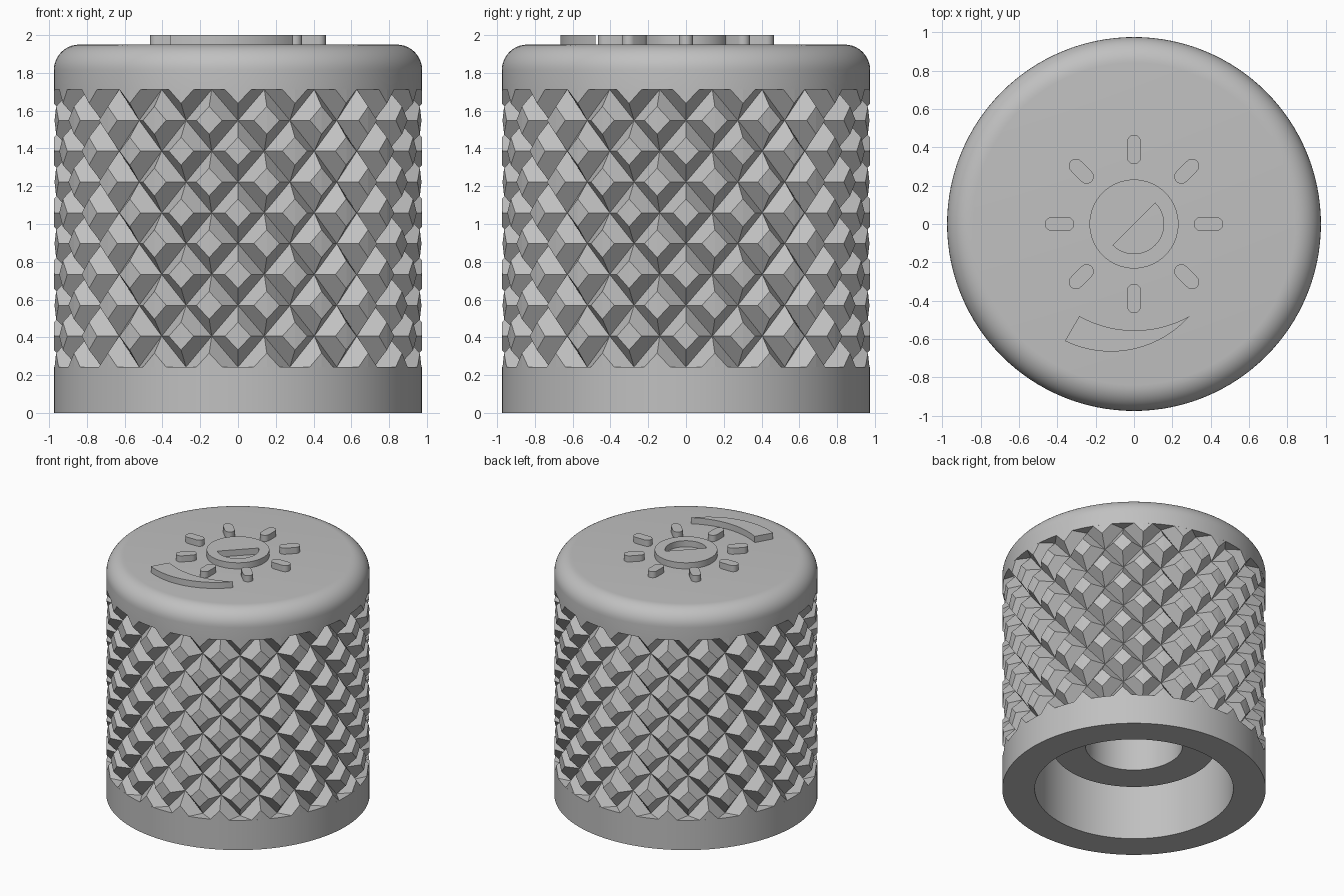
import bpy, bmesh
from math import sin, cos, pi, radians, atan2
from mathutils import Vector

if "Cube" in bpy.data.objects:
    bpy.data.objects.remove(bpy.data.objects["Cube"])

grey = bpy.data.materials.new("plain grey")
grey.diffuse_color = (0.53, 0.53, 0.53, 1)
grey.use_nodes = True
grey.node_tree.nodes["Principled BSDF"].inputs["Base Color"].default_value = grey.diffuse_color


def finish(ob, angle=None):
    ob.data.materials.clear()
    ob.data.materials.append(grey)
    if angle:
        bpy.ops.object.select_all(action='DESELECT')
        ob.select_set(True)
        bpy.context.view_layer.objects.active = ob
        bpy.ops.object.shade_smooth_by_angle(angle=radians(angle))


def mesh_object(name, bm):
    me = bpy.data.meshes.new(name)
    bm.to_mesh(me)
    bm.free()
    ob = bpy.data.objects.new(name, me)
    bpy.context.collection.objects.link(ob)
    return ob


def lathe(name, profile, steps=128):
    bm = bmesh.new()
    vs = [bm.verts.new((r, 0, z)) for r, z in profile]
    es = [bm.edges.new(p) for p in zip(vs, vs[1:])]
    bmesh.ops.spin(bm, geom=vs + es, axis=(0, 0, 1), cent=(0, 0, 0),
                   steps=steps, angle=2 * pi)
    bmesh.ops.remove_doubles(bm, verts=bm.verts, dist=1e-4)
    bmesh.ops.recalc_face_normals(bm, faces=bm.faces)
    finish(mesh_object(name, bm), 30)


R, RI = 0.975, 0.89          # outer and groove radii
Z0, Z1, TOP = 0.243, 1.712, 1.95
F = 0.135                    # top rounding

# Knob body: rounded cap, recessed core, base ring, hollow underside with shaft boss
rounding = [(R - F + F * cos(a), TOP - F + F * sin(a))
            for a in [pi / 2 * (1 - i / 10) for i in range(11)]]
lathe("knob_body", [(0, TOP)] + rounding + [
    (R, Z1), (RI - 0.03, Z1), (RI - 0.03, Z0), (R, Z0), (R, 0),
    (0.735, 0), (0.735, 0.6), (0.61, 0.6), (0.61, 0.37),
    (0.36, 0.37), (0.36, 1.2), (0, 1.2)])

# Knurled grip: staggered pyramids with clipped tips
COLS, ROWS, CLIP = 40, 9, 0.45
DA, DZ = 2 * pi / COLS, (Z1 - Z0) / ROWS
bm = bmesh.new()


def node(col, row, r):
    a = col * DA
    return bm.verts.new((r * cos(a), r * sin(a), Z0 + row * DZ))


for row in range(ROWS + 1):
    for col in range(COLS):
        if (row + col + ROWS) % 2:
            continue
        tip = node(col, row, R)
        dirs = [(1, 0), (0, 1), (-1, 0), (0, -1)]
        for (a, b), (c, d) in zip(dirs, dirs[1:] + dirs[:1]):
            if not 0 <= row + b + d <= ROWS:
                continue
            m1 = node(col + a * CLIP, row + b * CLIP, R)
            m2 = node(col + c * CLIP, row + d * CLIP, R)
            g1, g2 = node(col + a, row + b, RI), node(col + c, row + d, RI)
            bm.faces.new((tip, m1, m2))
            bm.faces.new((m1, g1, g2, m2))
bmesh.ops.remove_doubles(bm, verts=bm.verts, dist=1e-4)
finish(mesh_object("knurled_grip", bm))


# Raised symbols on the cap
def arc(cx, cy, r, a0, a1, n=24):
    return [(cx + r * cos(a0 + (a1 - a0) * i / n),
             cy + r * sin(a0 + (a1 - a0) * i / n)) for i in range(n + 1)]


def arc_through(p, q, s, n=24):
    # circle through three points, drawn from p to s
    (ax, ay), (bx, by), (cx, cy) = p, q, s
    d = 2 * (ax * (by - cy) + bx * (cy - ay) + cx * (ay - by))
    A, B, C = ax * ax + ay * ay, bx * bx + by * by, cx * cx + cy * cy
    ux = (A * (by - cy) + B * (cy - ay) + C * (ay - by)) / d
    uy = (A * (cx - bx) + B * (ax - cx) + C * (bx - ax)) / d
    r = (Vector(p) - Vector((ux, uy))).length
    return arc(ux, uy, r, atan2(ay - uy, ax - ux), atan2(cy - uy, cx - ux), n)


def relief(name, outlines):
    cu = bpy.data.curves.new(name, 'CURVE')
    cu.dimensions, cu.fill_mode, cu.extrude = '2D', 'BOTH', 0.03
    for pts in outlines:
        sp = cu.splines.new('POLY')
        sp.points.add(len(pts) - 1)
        for p, (x, y) in zip(sp.points, pts):
            p.co = (x, y, 0, 1)
        sp.use_cyclic_u = True
    ob = bpy.data.objects.new(name, cu)
    ob.location.z = 1.97
    bpy.context.collection.objects.link(ob)
    bpy.ops.object.select_all(action='DESELECT')
    ob.select_set(True)
    bpy.context.view_layer.objects.active = ob
    bpy.ops.object.convert(target='MESH')
    finish(bpy.context.view_layer.objects.active, 30)


# Sun disc with a half-round opening
relief("sun_disc", [arc(0, 0, 0.232, 0, 2 * pi, 64)[:-1],
                    arc(0, 0, 0.155, -3 * pi / 4, pi / 4, 32)])

# Eight rounded rays
for k in range(8):
    t, w = k * pi / 4, 0.037
    capsule = arc(0.465 - w, 0, w, -pi / 2, pi / 2, 10) + \
        arc(0.312 + w, 0, w, pi / 2, 3 * pi / 2, 10)
    relief(f"sun_ray_{k + 1}", [[(x * cos(t) - y * sin(t), x * sin(t) + y * cos(t))
                                 for x, y in capsule]])

# Tapering sweep mark
upper = arc_through((-0.285, -0.48), (0, -0.555), (0.29, -0.48))
lower = arc_through((-0.36, -0.61), (-0.1, -0.665), (0.29, -0.48))
relief("sweep_mark", [upper + lower[-2::-1]])
